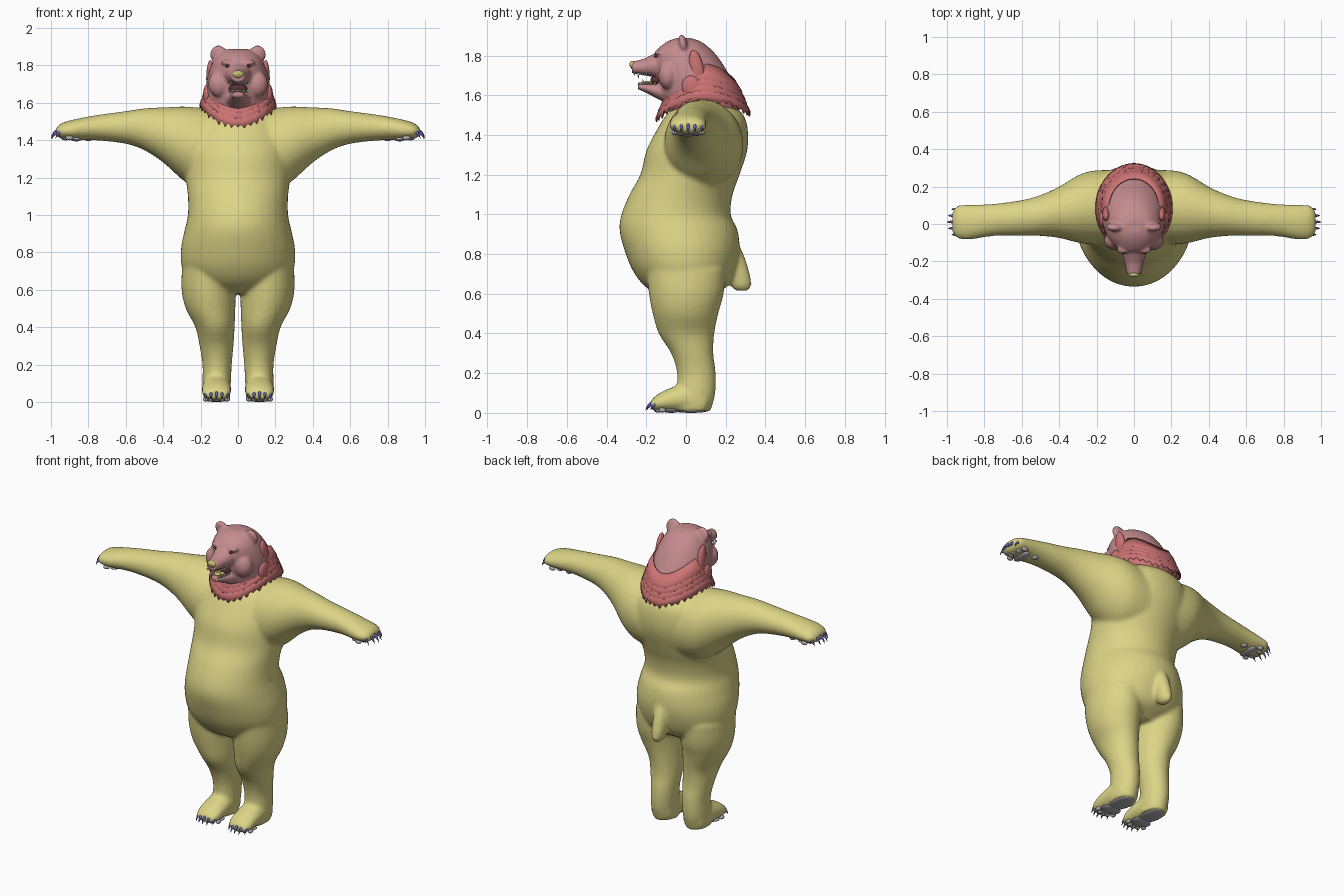
import bpy, bmesh, math, random
from mathutils import Matrix, Vector

random.seed(4)
cube = bpy.data.objects.get("Cube")
if cube:
    bpy.data.objects.remove(cube)


def material(name, rgb):
    m = bpy.data.materials.new(name)
    m.use_nodes = True
    m.diffuse_color = (*rgb, 1)
    m.node_tree.nodes["Principled BSDF"].inputs["Base Color"].default_value = (*rgb, 1)
    return m


fur = material("straw fur", (.72, .66, .24))
head_pink = material("dusty pink", (.55, .26, .27))
ruff_red = material("ruff red", (.60, .17, .17))
claw_blue = material("claw blue", (.13, .13, .42))
pad_grey = material("pad grey", (.42, .42, .44))
nose_yellow = material("nose yellow", (.58, .56, .16))
ivory = material("ivory", (.85, .85, .8))
dark = material("dark maroon", (.10, .03, .04))


def finish(name, bm, *mats):
    """Turn a bmesh into a smooth shaded object."""
    for f in bm.faces:
        f.smooth = True
    me = bpy.data.meshes.new(name)
    bm.to_mesh(me)
    bm.free()
    for m in mats:
        me.materials.append(m)
    ob = bpy.data.objects.new(name, me)
    bpy.context.collection.objects.link(ob)
    return ob


def loft(bm, axis, rings, side=1, count=28, steps=4):
    """Skin ellipses given as (station, a min, a max, b min, b max) with a spline."""
    order = {"x": (0, 1, 2), "y": (1, 0, 2), "z": (2, 0, 1)}[axis]
    pts = [Vector(r) for r in rings]
    pts = [2 * pts[0] - pts[1], *pts, 2 * pts[-1] - pts[-2]]
    smooth = []
    for p, q, r, s in zip(pts, pts[1:], pts[2:], pts[3:]):
        for k in range(steps):
            t = k / steps
            smooth.append(q + ((r - p) * t + (2 * p - 5 * q + 4 * r - s) * t ** 2
                               + (3 * q - p - 3 * r + s) * t ** 3) / 2)
    smooth.append(pts[-2])
    loops = []
    for st, a0, a1, b0, b1 in smooth:
        loop = []
        for i in range(count):
            ang = math.tau * i / count
            co = [0, 0, 0]
            co[order[0]] = st
            co[order[1]] = (a0 + a1) / 2 + (a1 - a0) / 2 * math.cos(ang)
            co[order[2]] = (b0 + b1) / 2 + (b1 - b0) / 2 * math.sin(ang)
            co[0] *= side
            loop.append(bm.verts.new(co))
        loops.append(loop)
    faces = [bm.faces.new(loops[0]), bm.faces.new(loops[-1])]
    for lo, hi in zip(loops, loops[1:]):
        for i in range(count):
            j = (i + 1) % count
            faces.append(bm.faces.new((lo[i], lo[j], hi[j], hi[i])))
    bmesh.ops.recalc_face_normals(bm, faces=faces)


def ball(bm, centre, radii, tilt=0):
    mat = Matrix.Translation(centre) @ Matrix.Rotation(tilt, 4, "X") @ Matrix.Diagonal((*radii, 1))
    bmesh.ops.create_uvsphere(bm, u_segments=20, v_segments=12, radius=1, matrix=mat)


def fuse(ob, voxel, repeats):
    """Merge overlapping volumes into one soft skin."""
    rm = ob.modifiers.new("fuse", "REMESH")
    rm.mode = "VOXEL"
    rm.voxel_size = voxel
    rm.use_smooth_shade = True
    sm = ob.modifiers.new("soften", "SMOOTH")
    sm.factor = .5
    sm.iterations = repeats
    graph = bpy.context.evaluated_depsgraph_get()
    me = bpy.data.meshes.new_from_object(ob.evaluated_get(graph))
    ob.modifiers.clear()
    ob.data = me
    me.shade_smooth()


SIDES = (1, -1)

# Body: torso, tail, arms, legs and feet
bm = bmesh.new()
torso = [(.58, .16, -.12, .12), (.64, .25, -.21, .21), (.72, .30, -.27, .25), (.82, .305, -.31, .27),
         (.92, .285, -.335, .26), (1, .268, -.325, .225), (1.1, .268, -.285, .235), (1.2, .28, -.23, .27),
         (1.32, .29, -.2, .308), (1.42, .28, -.15, .312), (1.5, .24, -.1, .29), (1.56, .16, -.04, .22)]
loft(bm, "z", [(z, -w, w, f, b) for z, w, f, b in torso], count=40)
tail = [(.9, .05, .1, .24), (.8, .05, .15, .29), (.7, .045, .2, .322), (.64, .035, .225, .33), (.615, .018, .25, .31)]
loft(bm, "z", [(z, -w, w, f, b) for z, w, f, b in tail])
for s in SIDES:
    loft(bm, "x", [(.1, -.11, .29, 1.12, 1.56), (.22, -.11, .285, 1.14, 1.575), (.3, -.1, .26, 1.19, 1.58),
                   (.4, -.075, .2, 1.28, 1.575), (.5, -.064, .155, 1.345, 1.57), (.6, -.063, .128, 1.38, 1.555),
                   (.75, -.064, .108, 1.398, 1.535), (.88, -.084, .103, 1.4, 1.51),
                   (.945, -.075, .098, 1.407, 1.49), (.972, -.045, .065, 1.425, 1.465)], s)
    loft(bm, "z", [(.72, .02, .3, -.2, .2), (.6, .013, .302, -.187, .19), (.5, .014, .28, -.168, .163),
                   (.4, .018, .228, -.138, .143), (.3, .024, .206, -.075, .138), (.2, .033, .19, -.045, .15),
                   (.1, .038, .19, -.05, .148), (.01, .042, .185, -.06, .125)], s)
    loft(bm, "y", [(.1, .045, .185, .006, .1), (0, .038, .192, .003, .145), (-.08, .036, .194, .004, .125),
                   (-.145, .04, .19, .008, .092), (-.178, .06, .17, .018, .062)], s)
fuse(finish("body", bm, fur), .011, 8)

# Head: skull, muzzle, lower jaw, ears and brows in one skin
bm = bmesh.new()
skull = [(1.48, .16, -.06, .26), (1.56, .172, -.11, .27), (1.65, .172, -.14, .245), (1.72, .166, -.155, .208),
         (1.78, .15, -.16, .17), (1.83, .127, -.145, .128), (1.87, .092, -.095, .075), (1.888, .045, -.05, .025)]
loft(bm, "z", [(z, -w, w, f, b) for z, w, f, b in skull], count=36)
muzzle = [(-.08, .085, 1.68, 1.83), (-.15, .068, 1.69, 1.815), (-.21, .05, 1.7, 1.785), (-.272, .037, 1.71, 1.77)]
jaw = [(-.08, .075, 1.55, 1.68), (-.15, .056, 1.585, 1.66), (-.2, .043, 1.612, 1.66), (-.243, .03, 1.63, 1.66)]
for part in (muzzle, jaw):
    loft(bm, "y", [(y, -w, w, lo, hi) for y, w, lo, hi in part])
for s in SIDES:
    ball(bm, (s * .104, -.015, 1.858), (.046, .022, .05), .2)
    ball(bm, (s * .058, -.135, 1.815), (.034, .025, .014))
    ball(bm, (s * .1, -.09, 1.7), (.06, .05, .07))
head = finish("head", bm, head_pink)
fuse(head, .008, 4)
head.data.materials.append(ruff_red)
for p in head.data.polygons:
    if p.center.z < 1.6 + .25 * max(0, p.center.y - .02) and p.center.y > -.07:
        p.material_index = 1

# Face details
bm = bmesh.new()
ball(bm, (0, -.268, 1.752), (.03, .016, .022), .3)
finish("nose", bm, nose_yellow)
bm = bmesh.new()
ball(bm, (0, -.175, 1.664), (.03, .055, .008))
finish("tongue", bm, nose_yellow)
bm = bmesh.new()
ball(bm, (0, -.15, 1.675), (.05, .03, .025))
finish("mouth_lining", bm, dark)
bm = bmesh.new()
for s in SIDES:
    ball(bm, (s * .056, -.152, 1.797), (.012, .009, .008))
finish("eyes", bm, dark)
bm = bmesh.new()
for s in SIDES:
    for k in range(5):
        size = .03 if k == 1 else .014
        for tip, x, y, z in ((-1, .034, -.26, 1.712), (1, .027, -.237, 1.655)):
            mat = Matrix.Translation((s * (x + .004 * k), y + .02 * k, z + tip * size / 2))
            bmesh.ops.create_cone(bm, segments=8, cap_ends=True, depth=size, matrix=mat,
                                  radius1=.007 if tip > 0 else 0, radius2=0 if tip > 0 else .007)
finish("teeth", bm, ivory)

# Cheek tufts beside the ears
bm = bmesh.new()
for s in SIDES:
    ball(bm, (s * .148, .055, 1.73), (.022, .036, .10), .2)
    ball(bm, (s * .165, .03, 1.64), (.022, .05, .06), .3)
finish("cheek_tufts", bm, ruff_red)

# Ragged neck ruff in overlapping layers
COUNT = 72
for layer in range(4):
    bm = bmesh.new()
    rows = [[], [], []]
    for i in range(COUNT):
        a = math.tau * i / COUNT
        c, d = math.cos(a), math.sin(a)
        drop = .105 * d * d if d < 0 else .075 * d * d
        ragged = (.016 if i % 2 else -.006) + random.uniform(-.008, .008)
        low = 1.575 - drop + .028 * layer
        for row, scale, z in zip(rows, (1, .96, .78), (low + ragged, low + .04, low + .1)):
            r = scale * (1 - .05 * layer)
            row.append(bm.verts.new((.207 * r * c, .085 + .24 * r * d, z)))
    for lo, hi in zip(rows, rows[1:]):
        for i in range(COUNT):
            j = (i + 1) % COUNT
            bm.faces.new((lo[i], lo[j], hi[j], hi[i]))
    ruff = finish(f"neck_ruff_{layer + 1}", bm, ruff_red)
    ruff.modifiers.new("thickness", "SOLIDIFY").thickness = .006

# Claws and pads on all four paws
claws, pads = bmesh.new(), bmesh.new()
for s in SIDES:
    for k in range(-2, 3):
        back = .006 * k * k
        x, y = .115 + .029 * k, .011 + .034 * k
        loft(claws, "y", [(-.15 + back, x - .01, x + .01, .035, .06), (-.178 + back, x - .009, x + .009, .033, .057),
                          (-.195 + back, x - .005, x + .005, .022, .038), (-.204 + back, x - .001, x + .001, .012, .016)],
             s, 10, 3)
        loft(claws, "x", [(.935 - back, y - .01, y + .01, 1.437, 1.467), (.965 - back, y - .009, y + .009, 1.435, 1.462),
                          (.99 - back, y - .005, y + .005, 1.42, 1.44), (1 - back, y - .001, y + .001, 1.405, 1.412)],
             s, 10, 3)
        ball(pads, (s * x, -.143 + back, .014), (.014, .018, .012))
        ball(pads, (s * (.925 - back), y, 1.412), (.021, .015, .013))
    ball(pads, (s * .115, -.075, .012), (.066, .045, .012))
    ball(pads, (s * .115, .025, .012), (.058, .09, .012))
    ball(pads, (s * .865, .01, 1.408), (.032, .065, .015))
    ball(pads, (s * .8, .05, 1.406), (.02, .02, .012))
finish("claws", claws, claw_blue)
finish("paw_pads", pads, pad_grey)
